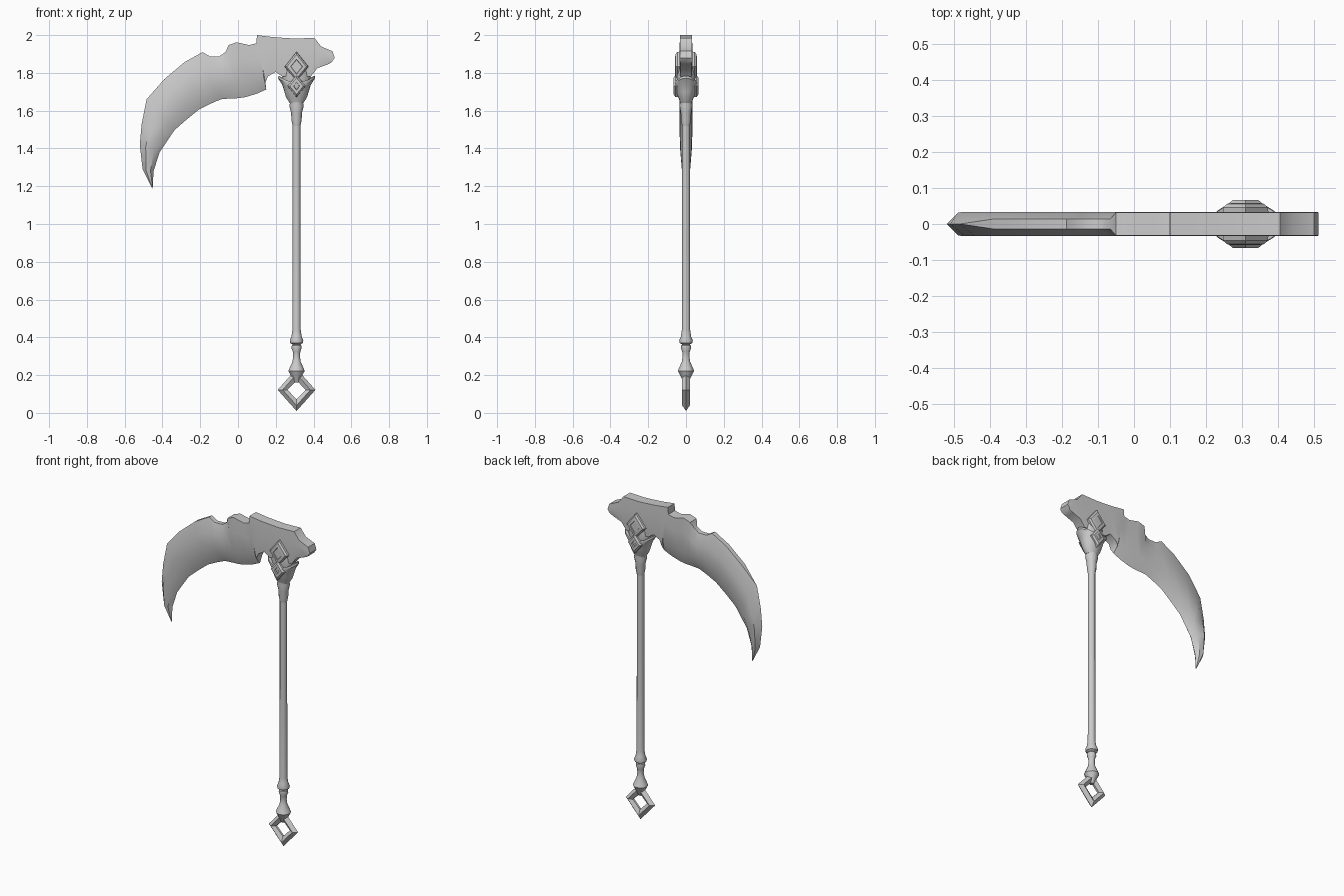
import bpy, bmesh, math
from math import sin, cos, pi

if "Cube" in bpy.data.objects:
    bpy.data.objects.remove(bpy.data.objects["Cube"])

CX = 0.31  # handle axis


def finish(name, verts, faces, angle=35):
    me = bpy.data.meshes.new(name)
    me.from_pydata(verts, [], faces)
    bm = bmesh.new()
    bm.from_mesh(me)
    bmesh.ops.remove_doubles(bm, verts=bm.verts, dist=1e-5)
    bmesh.ops.dissolve_degenerate(bm, edges=bm.edges, dist=1e-5)
    bmesh.ops.recalc_face_normals(bm, faces=bm.faces)
    bm.to_mesh(me)
    bm.free()
    ob = bpy.data.objects.new(name, me)
    bpy.context.collection.objects.link(ob)
    bpy.ops.object.select_all(action='DESELECT')
    ob.select_set(True)
    bpy.context.view_layer.objects.active = ob
    bpy.ops.object.shade_smooth_by_angle(angle=math.radians(angle))
    return ob


def loft(name, rings, close=False, caps=True, angle=35):
    n, m = len(rings[0]), len(rings)
    verts = [v for r in rings for v in r]
    faces = []
    for i in range(m if close else m - 1):
        a, b = i * n, ((i + 1) % m) * n
        for j in range(n):
            k = (j + 1) % n
            faces.append((a + j, a + k, b + k, b + j))
    if caps and not close:
        faces += [tuple(range(n)), tuple(range((m - 1) * n, m * n))]
    return finish(name, verts, faces, angle)


def lathe(name, profile, sides=12, lift=0.0):
    """profile rows: x radius, y radius, z; lift raises the sides above the front."""
    top = max(p[2] for p in profile)
    bot = min(p[2] for p in profile)
    rings = []
    for rx, ry, z in profile:
        k = lift * (z - bot) / (top - bot)
        rings.append([(CX + rx * cos(2 * pi * j / sides), ry * sin(2 * pi * j / sides),
                       z + k * (cos(2 * pi * j / sides) ** 2 - 1)) for j in range(sides)])
    return loft(name, rings)


def diamond(name, cz, levels, side=-1, close=False):
    """Nested rhombi: half width, half height, y depth."""
    rings = [[(CX + w, side * y, cz), (CX, side * y, cz + h), (CX - w, side * y, cz),
              (CX, side * y, cz - h)] for w, h, y in levels]
    return loft(name, rings, close=close, angle=25)


# Blade: paired outer and inner outline points, from the tip to the butt
outline = [
    (-.452, 1.184, -.452, 1.184), (-.505, 1.29, -.447, 1.28), (-.52, 1.42, -.415, 1.38),
    (-.51, 1.53, -.375, 1.44), (-.484, 1.66, -.336, 1.497), (-.39, 1.767, -.27, 1.555),
    (-.283, 1.857, -.204, 1.608), (-.188, 1.91, -.145, 1.637), (-.15, 1.888, -.115, 1.65),
    (-.098, 1.888, -.087, 1.661), (-.066, 1.91, -.045, 1.664), (-.05, 1.947, 0, 1.666),
    (-.008, 1.962, .04, 1.672), (.06, 1.947, .10, 1.69), (.098, 1.957, .15, 1.712),
    (.10, 2.0, .145, 1.75), (.18, 1.99, .16, 1.783), (.246, 1.985, .20, 1.805),
    (.30, 1.982, .235, 1.78), (.405, 1.985, .385, 1.78), (.44, 1.94, .42, 1.825),
    (.50, 1.915, .47, 1.843), (.512, 1.88, .495, 1.855)]
rings = []
for i, (ox, oz, ix, iz) in enumerate(outline):
    tm = (0, .022, .032)[min(i, 2)] if i < 3 else .034
    to = 0 if i < 5 else (.014 if i < 11 else .032)    # sharp outer tip, flat spine
    ti = 0 if i < 15 else .03                           # cutting edge, blunt butt
    sec = [(0, to), (.3, tm), (.72, tm * (.9 if i < 15 else 1)), (1, ti)]
    row = [(u, -t) for u, t in sec] + [(u, t) for u, t in reversed(sec)]
    rings.append([(ox + (ix - ox) * u, t, oz + (iz - oz) * u) for u, t in row])
loft("scythe_blade", rings, angle=40)

# Shaft with turned lower end
lathe("shaft", [(r, r, z) for r, z in [
    (.012, .16), (.026, .19), (.043, .222), (.036, .24), (.022, .27), (.018, .30), (.02, .325),
    (.027, .343), (.025, .357), (.02, .362), (.034, .37), (.036, .383), (.027, .405), (.022, .44),
    (.021, 1.0), (.021, 1.72)]])

# Open diamond pommel
diamond("pommel_ring", .122, [(.10, .112, 0), (.074, .083, .02), (.048, .05, .006),
                              (.048, .05, -.006), (.074, .083, -.02)], close=True)

# Sleeve and oval cup that hold the blade
lathe("sleeve", [(.021, .021, 1.52), (.027, .026, 1.55), (.029, .028, 1.59), (.038, .034, 1.625),
                 (.034, .032, 1.645), (.042, .036, 1.67)])
lathe("collar_cup", [(.036, .03, 1.64), (.056, .038, 1.672), (.064, .048, 1.70), (.076, .056, 1.738),
                     (.098, .062, 1.772), (.096, .06, 1.785), (.075, .045, 1.775)], 20, .035)
# Swollen socket between the diamonds and the blade
lathe("socket", [(.065, .042, 1.72), (.075, .05, 1.77), (.065, .05, 1.82), (.04, .044, 1.87),
                 (.012, .03, 1.90)], 16)

# Framed diamonds on the front and back
for side, label in ((-1, "front"), (1, "back")):
    diamond("upper_diamond_" + label, 1.833,
            [(.064, .08, .025), (.062, .078, .046), (.052, .064, .056), (.032, .04, .059),
             (.03, .037, .054)], side)
    diamond("lower_diamond_" + label, 1.73,
            [(.05, .06, .03), (.048, .058, .056), (.036, .044, .066), (.016, .022, .066),
             (.014, .02, .056)], side)
